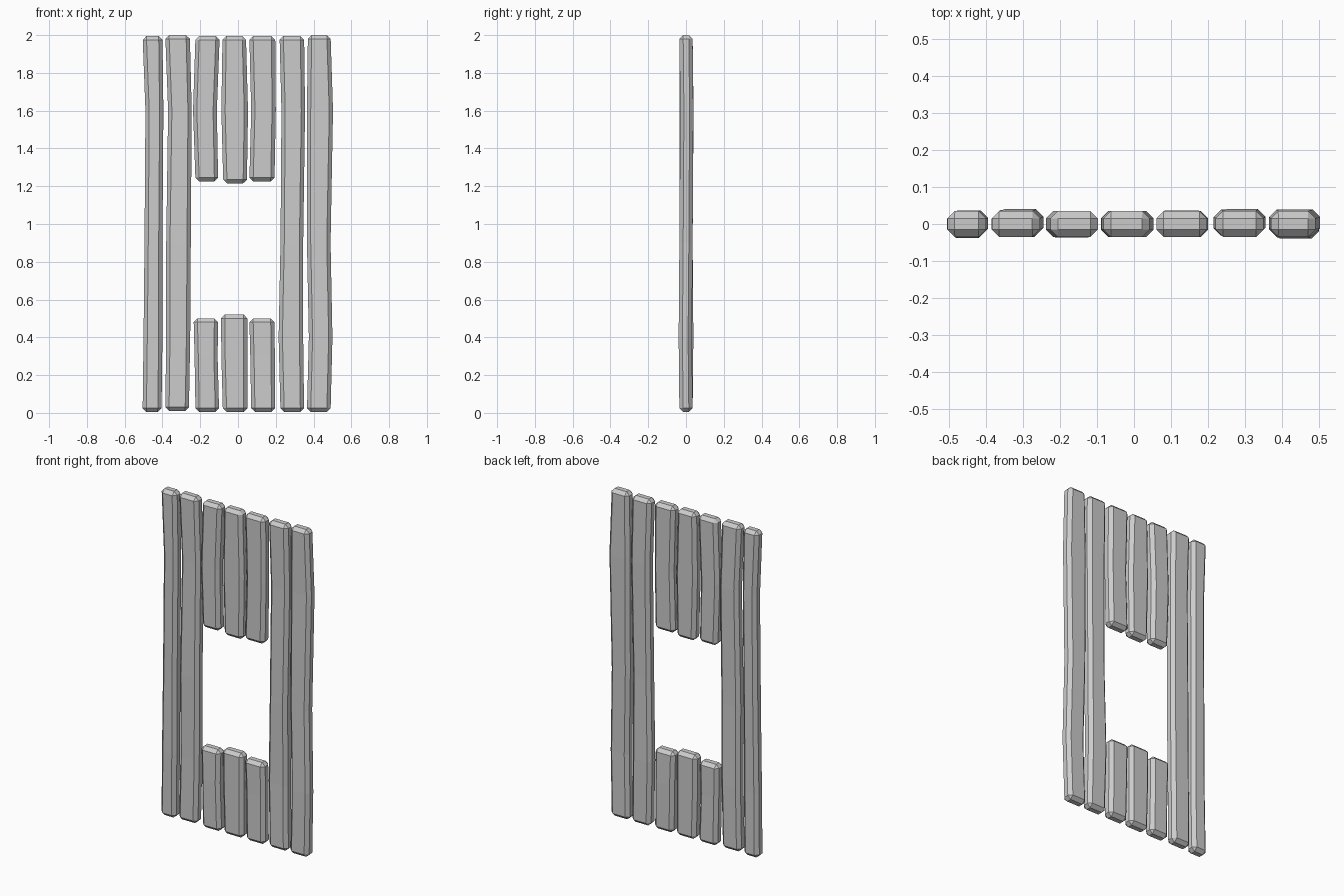
import bpy, bmesh

HALF_T = 0.035   # half plank thickness
BEVEL = 0.02


def plank(name, sections):
    """Box lofted through (z, x_left, x_right, y_offset) sections, edges chamfered."""
    bm = bmesh.new()
    rings = []
    for z, xl, xr, y in sections:
        rings.append([bm.verts.new(p) for p in (
            (xl, y - HALF_T, z), (xr, y - HALF_T, z),
            (xr, y + HALF_T, z), (xl, y + HALF_T, z))])
    for a, b in zip(rings, rings[1:]):
        for i in range(4):
            j = (i + 1) % 4
            bm.faces.new((a[i], a[j], b[j], b[i]))
    bm.faces.new(rings[0][::-1])
    bm.faces.new(rings[-1])
    bmesh.ops.recalc_face_normals(bm, faces=bm.faces[:])
    me = bpy.data.meshes.new(name)
    bm.to_mesh(me)
    bm.free()
    ob = bpy.data.objects.new(name, me)
    bpy.context.collection.objects.link(ob)
    mod = ob.modifiers.new("chamfer", 'BEVEL')
    mod.width = BEVEL
    mod.segments = 1
    mod.limit_method = 'ANGLE'
    mod.angle_limit = 0.8


# Full height planks, slightly warped
plank("outer_plank_left", [
    (0.005, -0.505, -0.405, 0), (0.4, -0.50, -0.40, -0.003), (0.9, -0.495, -0.40, 0),
    (1.6, -0.49, -0.395, 0.002), (1.995, -0.505, -0.40, 0)])
plank("inner_plank_left", [
    (0.01, -0.385, -0.26, 0), (0.4, -0.38, -0.253, 0.003), (0.9, -0.38, -0.25, 0),
    (1.6, -0.37, -0.245, 0.005), (2.0, -0.385, -0.255, 0)])
plank("inner_plank_right", [
    (0.005, 0.225, 0.35, 0), (0.4, 0.215, 0.345, 0.004), (0.9, 0.225, 0.345, 0),
    (1.6, 0.23, 0.355, 0.005), (1.995, 0.22, 0.35, 0)])
plank("outer_plank_right", [
    (0.005, 0.365, 0.49, 0), (0.4, 0.375, 0.50, -0.004), (0.9, 0.365, 0.49, 0),
    (1.6, 0.365, 0.503, 0.004), (2.0, 0.37, 0.49, 0)])

# Short planks above the opening
plank("upper_plank_left", [
    (1.225, -0.225, -0.105, 0), (1.6, -0.238, -0.112, 0), (1.995, -0.225, -0.097, 0)])
plank("upper_plank_middle", [
    (1.215, -0.078, 0.047, 0), (1.6, -0.088, 0.053, 0), (1.995, -0.082, 0.042, 0)])
plank("upper_plank_right", [
    (1.225, 0.06, 0.193, 0), (1.6, 0.07, 0.20, 0), (1.995, 0.06, 0.197, 0)])

# Short planks below the opening
plank("lower_plank_left", [
    (0.005, -0.225, -0.10, 0), (0.3, -0.23, -0.108, -0.002), (0.50, -0.235, -0.105, 0)])
plank("lower_plank_middle", [
    (0.005, -0.08, 0.05, 0), (0.3, -0.088, 0.05, 0), (0.52, -0.09, 0.05, 0)])
plank("lower_plank_right", [
    (0.005, 0.07, 0.197, 0), (0.3, 0.065, 0.195, 0.002), (0.50, 0.06, 0.193, 0)])
